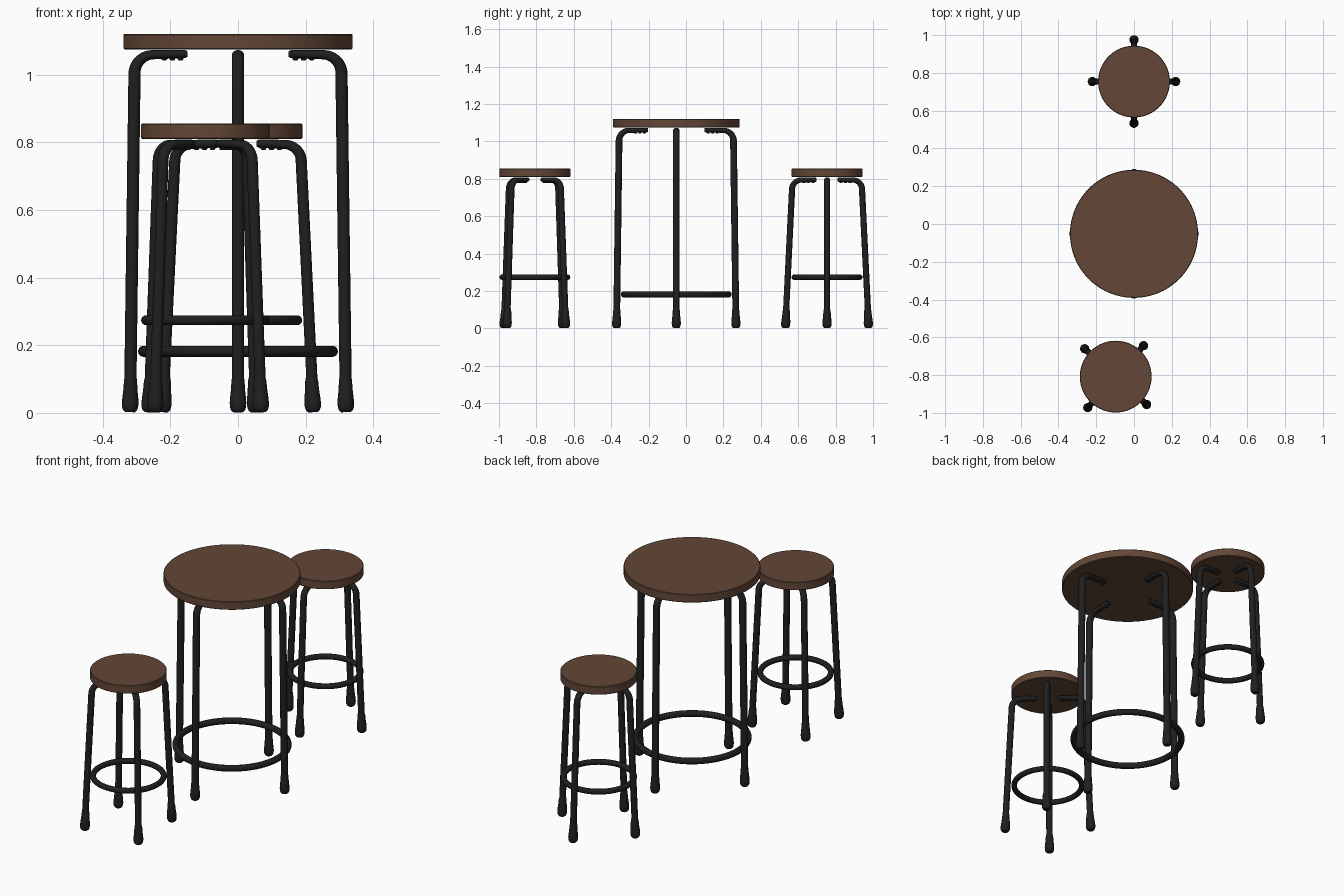
import bpy, bmesh, math
from mathutils import Vector, Matrix

if "Cube" in bpy.data.objects:
    bpy.data.objects.remove(bpy.data.objects["Cube"])


def material(name, rgb):
    m = bpy.data.materials.new(name)
    m.diffuse_color = (*rgb, 1)
    m.use_nodes = True
    m.node_tree.nodes["Principled BSDF"].inputs["Base Color"].default_value = m.diffuse_color
    return m


WOOD = material("brown wood", (0.125, 0.063, 0.038))
METAL = material("black metal", (0.014, 0.014, 0.015))


def finish(bm, name, mat, matrix, angle=40):
    bmesh.ops.recalc_face_normals(bm, faces=bm.faces)
    me = bpy.data.meshes.new(name)
    bm.to_mesh(me)
    bm.free()
    me.materials.append(mat)
    ob = bpy.data.objects.new(name, me)
    bpy.context.collection.objects.link(ob)
    ob.matrix_world = matrix
    bpy.ops.object.select_all(action='DESELECT')
    ob.select_set(True)
    bpy.context.view_layer.objects.active = ob
    bpy.ops.object.shade_smooth_by_angle(angle=math.radians(angle))
    return ob


def bridge(bm, rings, closed=False):
    n = len(rings[0])
    pairs = list(zip(rings, rings[1:]))
    if closed:
        pairs.append((rings[-1], rings[0]))
    else:
        bm.faces.new(rings[0])
        bm.faces.new(rings[-1])
    for a, b in pairs:
        for i in range(n):
            j = (i + 1) % n
            bm.faces.new((a[i], a[j], b[j], b[i]))


def lathe(name, profile, mat, matrix, sides):
    """Solid of revolution from (radius, height) points."""
    bm = bmesh.new()
    rings = [[bm.verts.new((r * math.cos(t), r * math.sin(t), z))
              for t in (2 * math.pi * i / sides for i in range(sides))]
             for r, z in profile]
    bridge(bm, rings)
    return finish(bm, name, mat, matrix)


def tube(name, path, mat, matrix, sides=20):
    """Sweep an ellipse along (x, z, half width, half height) points."""
    bm = bmesh.new()
    pts = [Vector((p[0], 0, p[1])) for p in path]
    rings = []
    for k, p in enumerate(pts):
        d = (pts[min(k + 1, len(pts) - 1)] - pts[max(k - 1, 0)]).normalized()
        side = Vector((0, 1, 0))
        up = d.cross(side)
        w, h = path[k][2:]
        rings.append([bm.verts.new(p + side * w * math.cos(t) + up * h * math.sin(t))
                      for t in (2 * math.pi * i / sides for i in range(sides))])
    bridge(bm, rings)
    return finish(bm, name, mat, matrix)


def torus(name, major, minor, z, mat, matrix, sides=72, section=16):
    bm = bmesh.new()
    rings = []
    for i in range(sides):
        a = 2 * math.pi * i / sides
        ring = []
        for j in range(section):
            b = 2 * math.pi * j / section
            r = major + minor * math.cos(b)
            ring.append(bm.verts.new((r * math.cos(a), r * math.sin(a), z + minor * math.sin(b))))
        rings.append(ring)
    bridge(bm, rings, closed=True)
    return finish(bm, name, mat, matrix)


def furniture(name, x, y, turn, top_r, z0, z1, foot_r, leg_r, end_r, ring_z, ring_r, ring_t, tube_r, bend):
    base = Matrix.Translation((x, y, 0)) @ Matrix.Rotation(math.radians(turn), 4, 'Z')
    # round wooden top with slightly eased edges
    e = 0.003
    lathe(name + "_top", [(top_r - e, z0), (top_r, z0 + e), (top_r, z1 - e), (top_r - e, z1)],
          WOOD, base, 96)
    # foot ring
    torus(name + "_foot_ring", ring_r, ring_t, ring_z, METAL, base)
    # leg path: splayed post, bend, flattened arm under the top
    arm_z = z0 - 0.016
    path = [(foot_r, 0.03, tube_r, tube_r)]
    for i in range(11):
        a = math.pi / 2 * i / 10
        h = tube_r + (0.0135 - tube_r) * i / 10
        path.append((leg_r - bend + bend * math.cos(a), arm_z - bend + bend * math.sin(a), tube_r, h))
    path += [(end_r + 0.006, arm_z + 0.002, 0.015, 0.012), (end_r, arm_z + 0.002, 0.011, 0.008)]
    tilt = math.atan2(leg_r - foot_r, arm_z - bend)
    for k in range(4):
        m = base @ Matrix.Rotation(math.pi / 2 * k, 4, 'Z')
        tube(f"{name}_leg_{k + 1}", path, METAL, m)
        # bulbous foot cap
        lathe(f"{name}_foot_cap_{k + 1}",
              [(0.014, 0), (0.020, 0.005), (0.0235, 0.014), (0.0245, 0.028), (0.0235, 0.042),
               (0.021, 0.065), (0.0195, 0.09), (tube_r * 0.98, 0.105)],
              METAL, m @ Matrix.Translation((foot_r, 0, 0.002)) @ Matrix.Rotation(tilt, 4, 'Y'), 20)
        # screw heads under the arm
        for s in range(3):
            sx = end_r + 0.02 + 0.024 * s
            lathe(f"{name}_screw_{k + 1}_{s + 1}",
                  [(0.005, -0.008), (0.008, -0.005), (0.009, 0), (0.009, 0.01)],
                  METAL, m @ Matrix.Translation((sx, 0, arm_z - 0.009)), 12)


furniture("table", 0, -0.052, 0, 0.339, 1.075, 1.12, 0.319, 0.306, 0.15, 0.182, 0.279, 0.0165, 0.018, 0.055)
furniture("back_stool", 0, 0.754, 0, 0.19, 0.81, 0.855, 0.222, 0.187, 0.055, 0.274, 0.175, 0.0145, 0.0165, 0.05)
furniture("front_stool", -0.097, -0.808, 48, 0.19, 0.81, 0.855, 0.222, 0.187, 0.055, 0.274, 0.175, 0.0145, 0.0165, 0.05)
